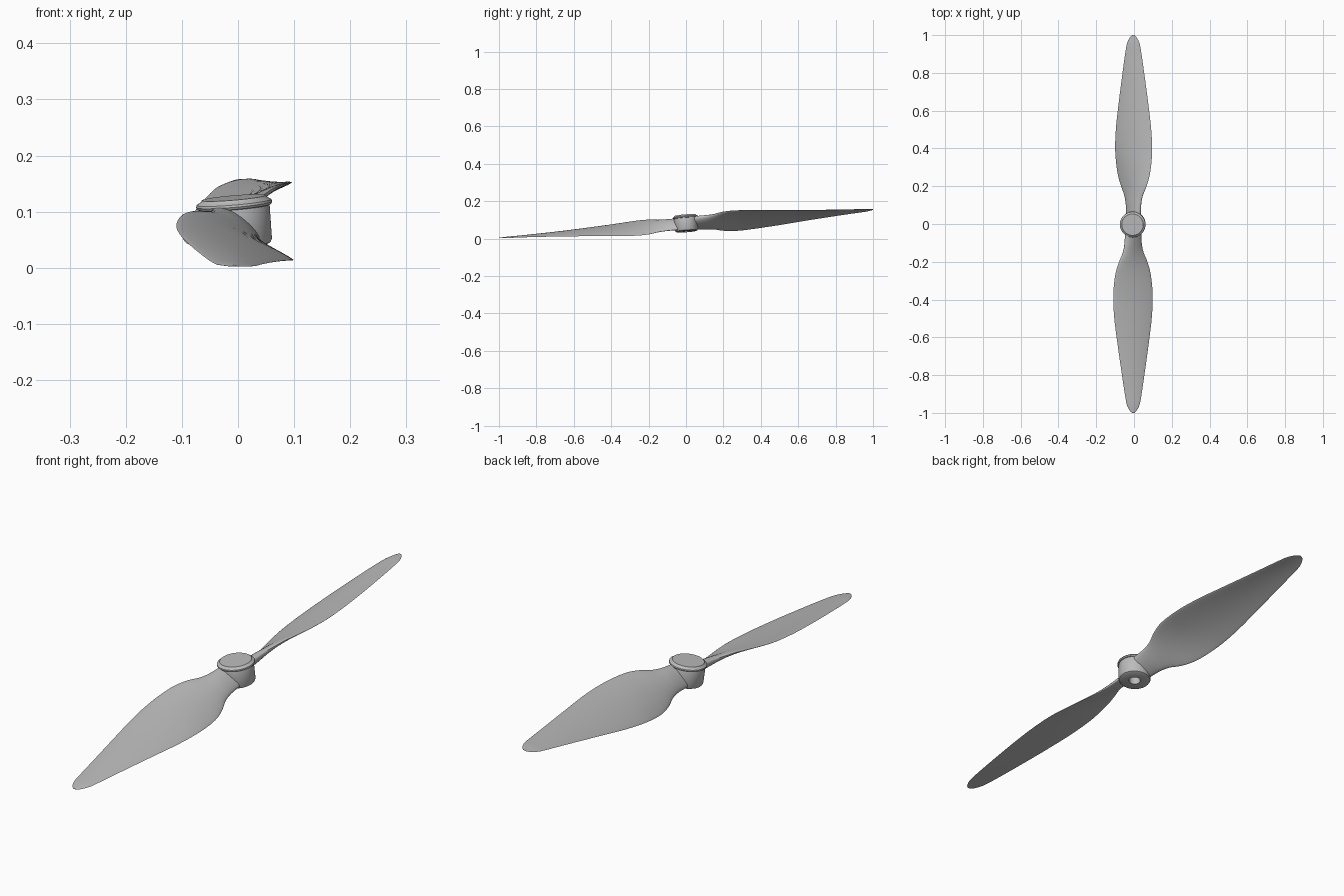
import bpy, bmesh
from math import sin, cos, pi, radians
from mathutils import Matrix, Vector

cube = bpy.data.objects.get("Cube")
if cube:
    bpy.data.objects.remove(cube, do_unlink=True)

grey = bpy.data.materials.new("plain_grey")
grey.use_nodes = True
colour = (0.5, 0.5, 0.5, 1)
grey.diffuse_color = colour
grey.node_tree.nodes["Principled BSDF"].inputs["Base Color"].default_value = colour

# The whole propeller rests slightly tipped and rolled
pose = (Matrix.Translation((-0.004, 0, 0.079))
        @ Matrix.Rotation(0.076, 4, 'X') @ Matrix.Rotation(-0.085, 4, 'Y'))


def finish(name, bm, matrix):
    bmesh.ops.recalc_face_normals(bm, faces=bm.faces)
    bm.transform(matrix)
    mesh = bpy.data.meshes.new(name)
    bm.to_mesh(mesh)
    bm.free()
    mesh.materials.append(grey)
    obj = bpy.data.objects.new(name, mesh)
    bpy.context.collection.objects.link(obj)
    bpy.ops.object.select_all(action='DESELECT')
    obj.select_set(True)
    bpy.context.view_layer.objects.active = obj
    bpy.ops.object.shade_smooth_by_angle(angle=radians(35))


def loft(rings):
    """Skin closed rings of points and cap both ends."""
    bm = bmesh.new()
    loops = [[bm.verts.new(p) for p in ring] for ring in rings]
    for a, b in zip(loops, loops[1:]):
        for i in range(len(a)):
            j = (i + 1) % len(a)
            bm.faces.new((a[i], a[j], b[j], b[i]))
    bm.faces.new(loops[0])
    bm.faces.new(loops[-1])
    return bm


def turned(name, profile, sides=64):
    rings = [[Vector((r * cos(2 * pi * i / sides), r * sin(2 * pi * i / sides), z))
              for i in range(sides)] for r, z in profile]
    finish(name, loft(rings), pose)


# Hub barrel with a blind shaft bore underneath
turned("hub", [(0.022, 0.01), (0.022, -0.041), (0.053, -0.041), (0.059, -0.038),
               (0.062, -0.032), (0.063, 0.03), (0.061, 0.036)])

# Cap with a rolled rim and chamfered top
turned("hub_cap", [(0.061, 0.028), (0.066, 0.03), (0.068, 0.034), (0.067, 0.038),
                   (0.062, 0.041), (0.059, 0.043), (0.057, 0.046)])

# Blade stations: radius, half chord, pitch, half thickness
stations = [Vector(s) for s in (
    (0.035, 0.050, 0.66, 0.024), (0.10, 0.053, 0.65, 0.020),
    (0.15, 0.063, 0.61, 0.015), (0.20, 0.084, 0.56, 0.011),
    (0.27, 0.102, 0.48, 0.008), (0.38, 0.109, 0.38, 0.007),
    (0.50, 0.102, 0.32, 0.006), (0.65, 0.082, 0.26, 0.005),
    (0.80, 0.060, 0.20, 0.004), (0.90, 0.045, 0.15, 0.003),
    (0.955, 0.035, 0.13, 0.003), (0.985, 0.022, 0.12, 0.002),
    (1.0, 0.010, 0.12, 0.002), (1.003, 0.002, 0.12, 0.001))]


def spline(points, steps=5):
    """Catmull-Rom interpolation through the stations."""
    pts = [points[0]] + points + [points[-1]]
    for a, b, c, d in zip(pts, pts[1:], pts[2:], pts[3:]):
        for k in range(steps):
            t = k / steps
            yield b + 0.5 * t * ((c - a) + t * (2 * a - 5 * b + 4 * c - d
                                                + t * (3 * (b - c) + d - a)))
    yield points[-1]


def section(radius, chord, pitch, thick, count=32):
    camber = 0.09 * chord * min(1, radius / 0.3)
    ring = []
    for i in range(count):
        t = 2 * pi * i / count
        u = cos(t)
        x = chord * u
        z = thick * sin(t) * (0.8 + 0.2 * u) + camber * (0.5 - u * u)
        ring.append(Vector((x * cos(pitch) - z * sin(pitch), radius,
                            x * sin(pitch) + z * cos(pitch))))
    return ring


# Two twisted blades, half a turn apart
for name, turn in (("back_blade", 0), ("front_blade", pi)):
    rings = [section(*s) for s in spline(stations)]
    finish(name, loft(rings), pose @ Matrix.Rotation(turn, 4, 'Z'))
